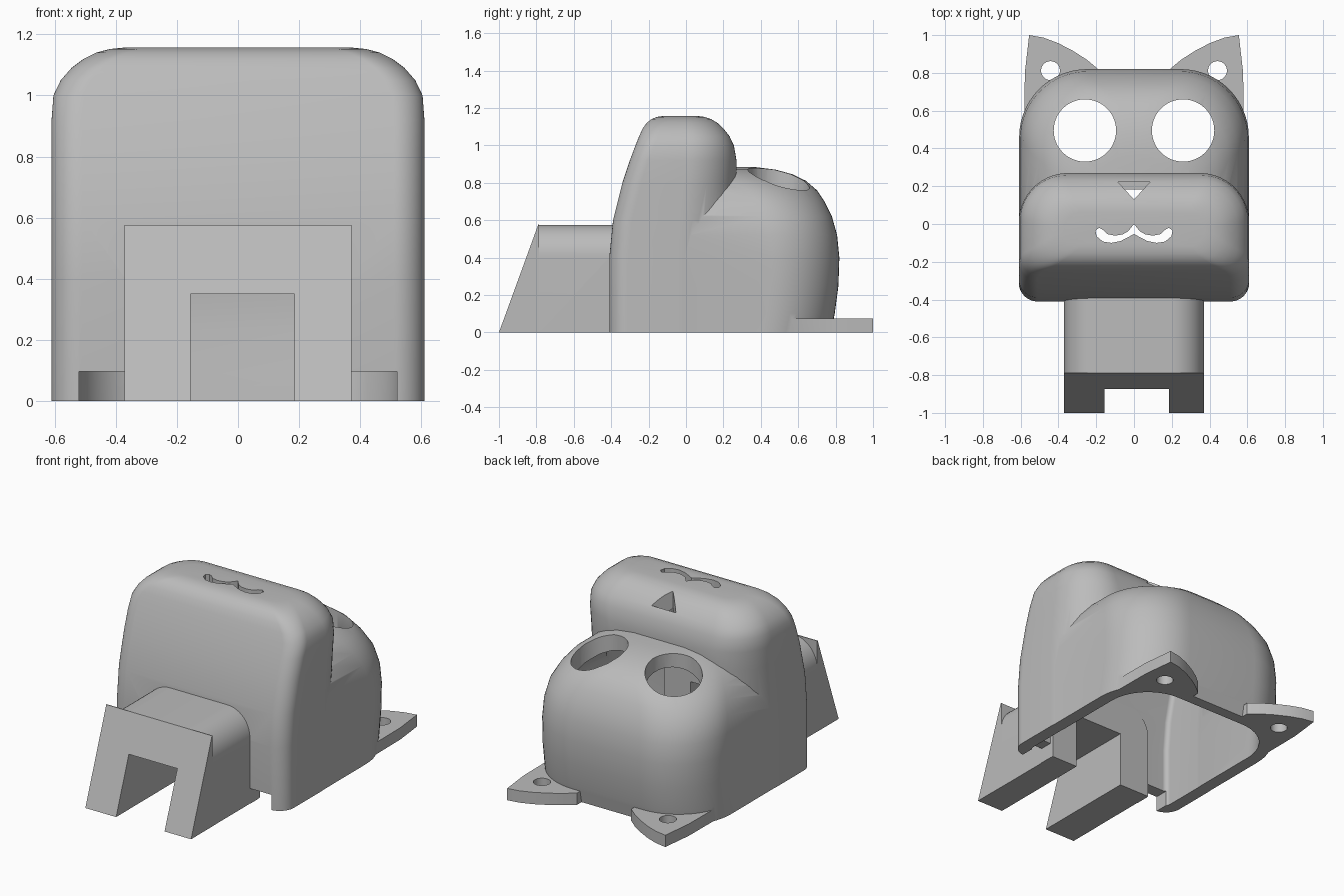
import bpy, bmesh, math

old = bpy.data.objects.get("Cube")
if old:
    bpy.data.objects.remove(old, do_unlink=True)

WALL = 0.08
grey = bpy.data.materials.new("plain grey")
grey.use_nodes = True
COLOUR = (0.5, 0.5, 0.5, 1)
grey.diffuse_color = COLOUR
grey.node_tree.nodes["Principled BSDF"].inputs["Base Color"].default_value = COLOUR


def finish(name, bm):
    bmesh.ops.recalc_face_normals(bm, faces=bm.faces)
    mesh = bpy.data.meshes.new(name)
    bm.to_mesh(mesh)
    bm.free()
    mesh.materials.append(grey)
    obj = bpy.data.objects.new(name, mesh)
    bpy.context.collection.objects.link(obj)
    return obj


def loft(name, sections):
    """Skin a stack of closed rings of 3D points and cap both ends."""
    bm = bmesh.new()
    rings = [[bm.verts.new(p) for p in s] for s in sections]
    for a, b in zip(rings, rings[1:]):
        for i in range(len(a)):
            j = (i + 1) % len(a)
            bm.faces.new((a[i], a[j], b[j], b[i]))
    bm.faces.new(rings[0])
    bm.faces.new(rings[-1])
    return finish(name, bm)


def prism(name, pts, axis, lo, hi):
    """Extrude a 2D outline along the named axis."""
    place = {"x": lambda p, d: (d, p[0], p[1]),
             "y": lambda p, d: (p[0], d, p[1]),
             "z": lambda p, d: (p[0], p[1], d)}[axis]
    return loft(name, [[place(p, d) for p in pts] for d in (lo, hi)])


def box(name, x0, x1, y0, y1, z0, z1):
    return prism(name, [(x0, y0), (x1, y0), (x1, y1), (x0, y1)], "z", z0, z1)


def circle(cx, cy, r, n=48):
    return [(cx + r * math.cos(math.tau * i / n), cy + r * math.sin(math.tau * i / n))
            for i in range(n)]


def ring(z, half, front, back, r_front, r_back, n=14):
    """Rounded rectangle with separate front and back corner radii."""
    pts = []
    corners = ((1, 1, r_back), (-1, 1, r_back), (-1, -1, r_front), (1, -1, r_front))
    for k, (sx, sy, r) in enumerate(corners):
        r = min(r, half * 0.9, (back - front) * 0.46)
        cx, cy = sx * (half - r), (back - r if sy > 0 else front + r)
        for i in range(n + 1):
            a = math.pi / 2 * (k + i / n)
            pts.append((cx + r * math.cos(a), cy + r * math.sin(a), z))
    return pts


def shell_part(name, rows, r_front, r_back):
    return loft(name, [ring(*row, r_front, r_back) for row in rows])


def cavity(name, rows, r_front, r_back):
    """The same loft made one wall thickness smaller, poking out below."""
    shrink = 1 - WALL / rows[-1][0]
    narrow = 1 - 2 * WALL / (rows[0][3] - rows[0][2])
    inner = []
    for z, half, front, back in rows:
        mid, depth = (front + back) / 2, (back - front) / 2 * narrow
        inner.append((z * shrink if z else -0.1, half - WALL, mid - depth, mid + depth))
    return shell_part(name, inner, max(r_front - WALL, 0.03), r_back - WALL)


def combine(target, other, operation):
    mod = target.modifiers.new("join", "BOOLEAN")
    mod.operation, mod.solver, mod.object = operation, "EXACT", other
    bpy.context.view_layer.update()
    graph = bpy.context.evaluated_depsgraph_get()
    mesh = bpy.data.meshes.new_from_object(target.evaluated_get(graph))
    target.modifiers.clear()
    target.data = mesh
    bpy.data.objects.remove(other, do_unlink=True)


# Section tables: height, half width, front, back
MUZZLE = [(0, .61, -.41, .27), (.4, .61, -.41, .27), (.6, .61, -.39, .27),
          (.8, .61, -.34, .27), (.92, .61, -.3, .27), (1, .604, -.27, .256),
          (1.05, .58, -.25, .232), (1.09, .545, -.232, .2), (1.12, .505, -.21, .168),
          (1.14, .465, -.185, .135), (1.152, .42, -.155, .1), (1.157, .37, -.12, .06)]
HEAD = [(0, .608, -.2, .775), (.1, .608, -.2, .795), (.25, .608, -.2, .815),
        (.4, .608, -.2, .82), (.52, .603, -.2, .808), (.62, .585, -.2, .78),
        (.7, .547, -.2, .74), (.76, .502, -.2, .7), (.81, .44, -.2, .642),
        (.845, .375, -.2, .57), (.87, .3, -.2, .48), (.885, .2, -.2, .36)]

# Outer body: tall muzzle block and rounded head
body = shell_part("cat_head_cover", MUZZLE, .1, .37)
combine(body, shell_part("head", HEAD, .05, .36), "UNION")

# Flat ears used as screw tabs
EAR = [(.58, .55), (.578, .8), (.555, 1), (.48, .987), (.4, .957), (.32, .915),
       (.25, .87), (.19, .82), (.19, .7), (.45, .52)]
for s in (-1, 1):
    combine(body, prism("ear", [(s * x, y) for x, y in EAR], "z", 0, .075), "UNION")

# Hollow inside, open at the bottom
combine(body, cavity("muzzle_cavity", MUZZLE, .1, .37), "DIFFERENCE")
combine(body, cavity("head_cavity", HEAD, .05, .36), "DIFFERENCE")

# Cable spout with rounded top, and its slanted front plate
R, W, TOP = .17, .37, .575
arch = [(-W, 0), (W, 0)]
for k, sx in ((0, 1), (1, -1)):
    for i in range(13):
        a = math.pi / 2 * (k + i / 12)
        arch.append((sx * (W - R) + R * math.cos(a), TOP - R + R * math.sin(a)))
combine(body, prism("spout", arch, "y", -.79, -.31), "UNION")
combine(body, prism("spout_plate", [(-1, 0), (-.785, 0), (-.785, TOP + .001),
                                    (-.79, TOP + .001)], "x", -W - .001, W + .001), "UNION")
combine(body, box("channel", -.155, .185, -1.1, -.25, -.1, .35), "DIFFERENCE")

# Notches beside the spout, eyes and ear screw holes
for s in (-1, 1):
    x0, x1 = sorted((s * (W + .002), s * .52))
    combine(body, box("notch", x0, x1, -.5, -.28, -.1, .097), "DIFFERENCE")
    combine(body, prism("eye_hole", circle(s * .26, .495, .165), "z", .5, 1), "DIFFERENCE")
    combine(body, prism("ear_hole", circle(s * .442, .812, .05), "z", -.1, .2), "DIFFERENCE")

# Nose and smiling mouth openings
combine(body, prism("nose_hole", [(-.085, .222), (0, .13), (.085, .222)], "z", .96, 1.3),
        "DIFFERENCE")
half = [(.03, -.038), (.06, -.055), (.1, -.062), (.14, -.054), (.163, -.032), (.185, -.02),
        (.204, -.035), (.198, -.065), (.165, -.093), (.12, -.1), (.07, -.09)]
mouth = [(0, 0)] + half + [(0, -.053)] + [(-x, y) for x, y in reversed(half)]
combine(body, prism("mouth_hole", mouth, "z", .96, 1.3), "DIFFERENCE")

# Smooth shading with crisp edges
bpy.ops.object.select_all(action="DESELECT")
body.select_set(True)
bpy.context.view_layer.objects.active = body
bpy.ops.object.shade_smooth_by_angle(angle=math.radians(35))
